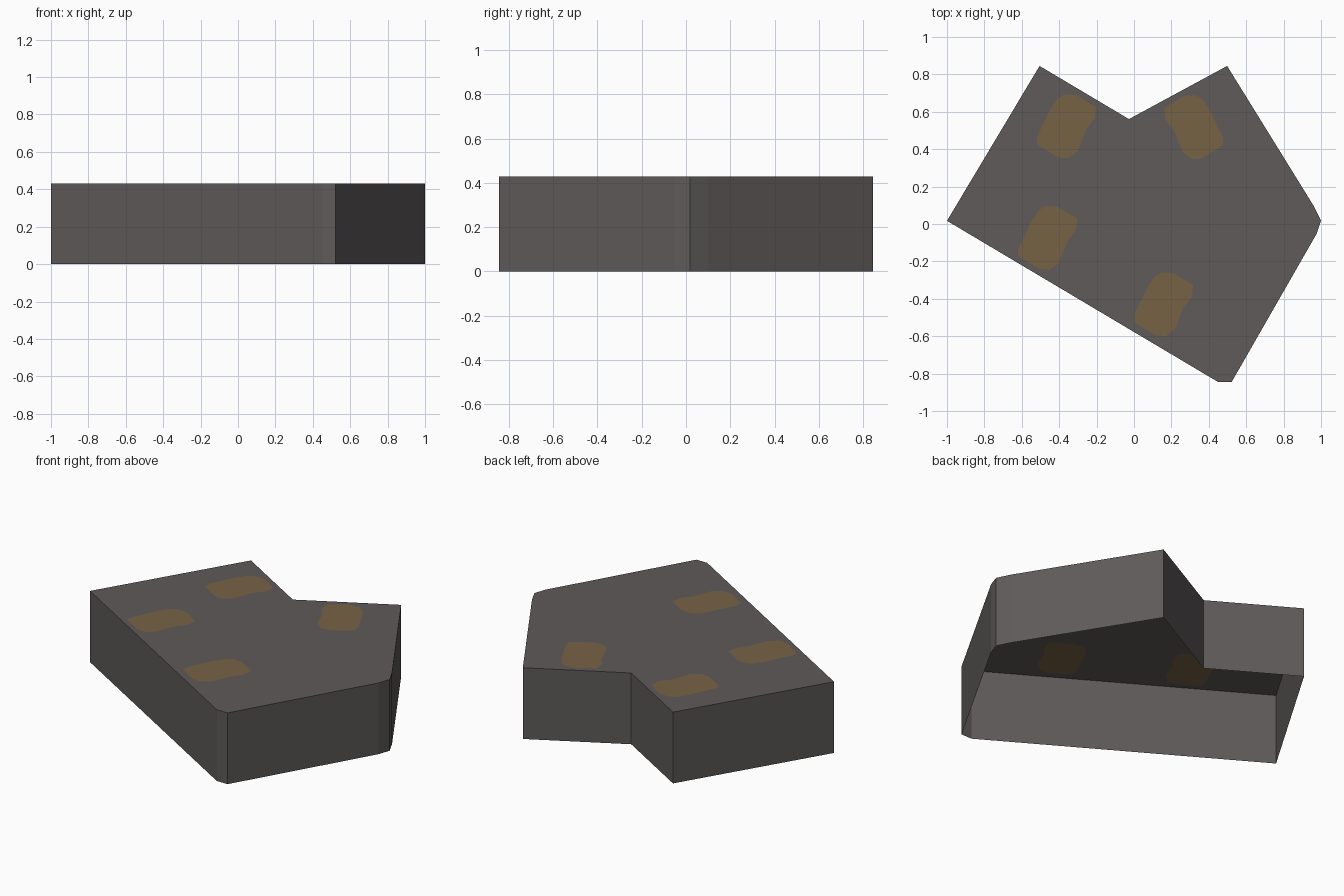
import bpy, bmesh
from mathutils import Vector

if "Cube" in bpy.data.objects:
    bpy.data.objects.remove(bpy.data.objects["Cube"])

HEIGHT = 0.43


def material(name, rgb):
    m = bpy.data.materials.new(name)
    m.diffuse_color = (*rgb, 1.0)
    m.use_nodes = True
    m.node_tree.nodes["Principled BSDF"].inputs["Base Color"].default_value = m.diffuse_color
    return m


grey = material("dark_grey", (0.112, 0.103, 0.100))
brown = material("rust_brown", (0.185, 0.122, 0.060))

# Block outline, counter-clockwise
outline = [(-0.505, 0.845), (-1.0, 0.017), (0.45, -0.845), (0.522, -0.845),
           (0.976, -0.053), (1.0, 0.018), (0.96, 0.098), (0.498, 0.845),
           (-0.027, 0.561)]

# One rounded patch shape, placed four times (x, y, mirror)
patch = [(-0.01, 0.171), (0.053, 0.167), (0.158, 0.103), (0.152, 0.04),
         (0.107, -0.016), (0.06, -0.134), (0.011, -0.171), (-0.043, -0.166),
         (-0.157, -0.096), (-0.155, -0.053), (-0.08, 0.10), (-0.045, 0.15)]
spots = [(-0.362, 0.522, 1), (0.32, 0.518, -1), (-0.462, -0.075, 1), (0.158, -0.429, 1)]

bm = bmesh.new()


def loop(points, z):
    return [bm.verts.new((x, y, z)) for x, y in points]


def ring_edges(verts):
    return [bm.edges.new((verts[i - 1], verts[i])) for i in range(len(verts))]


# Roof sheet with patch-shaped holes
top = loop(outline, HEIGHT)
rings = [loop([(cx + s * px, cy + py) for px, py in patch], HEIGHT) for cx, cy, s in spots]
edges = ring_edges(top)
for r in rings:
    edges += ring_edges(r)
bmesh.ops.triangle_fill(bm, edges=edges, use_beauty=True, normal=Vector((0, 0, 1)))

# Drop any filling inside the patches, then set them in as brown faces
ring_sets = [set(r) for r in rings]
inside = [f for f in bm.faces if any(set(f.verts) <= r for r in ring_sets)]
bmesh.ops.delete(bm, geom=inside, context='FACES_ONLY')
for r in rings:
    bm.faces.new(r).material_index = 1

# Side walls, open underneath
base = loop(outline, 0.0)
for i in range(len(outline)):
    bm.faces.new((base[i - 1], base[i], top[i], top[i - 1]))

bm.normal_update()
bmesh.ops.reverse_faces(bm, faces=[f for f in bm.faces if f.normal.z < -0.5])

mesh = bpy.data.meshes.new("block_shell")
bm.to_mesh(mesh)
bm.free()
mesh.materials.append(grey)
mesh.materials.append(brown)
bpy.context.collection.objects.link(bpy.data.objects.new("block_shell", mesh))
